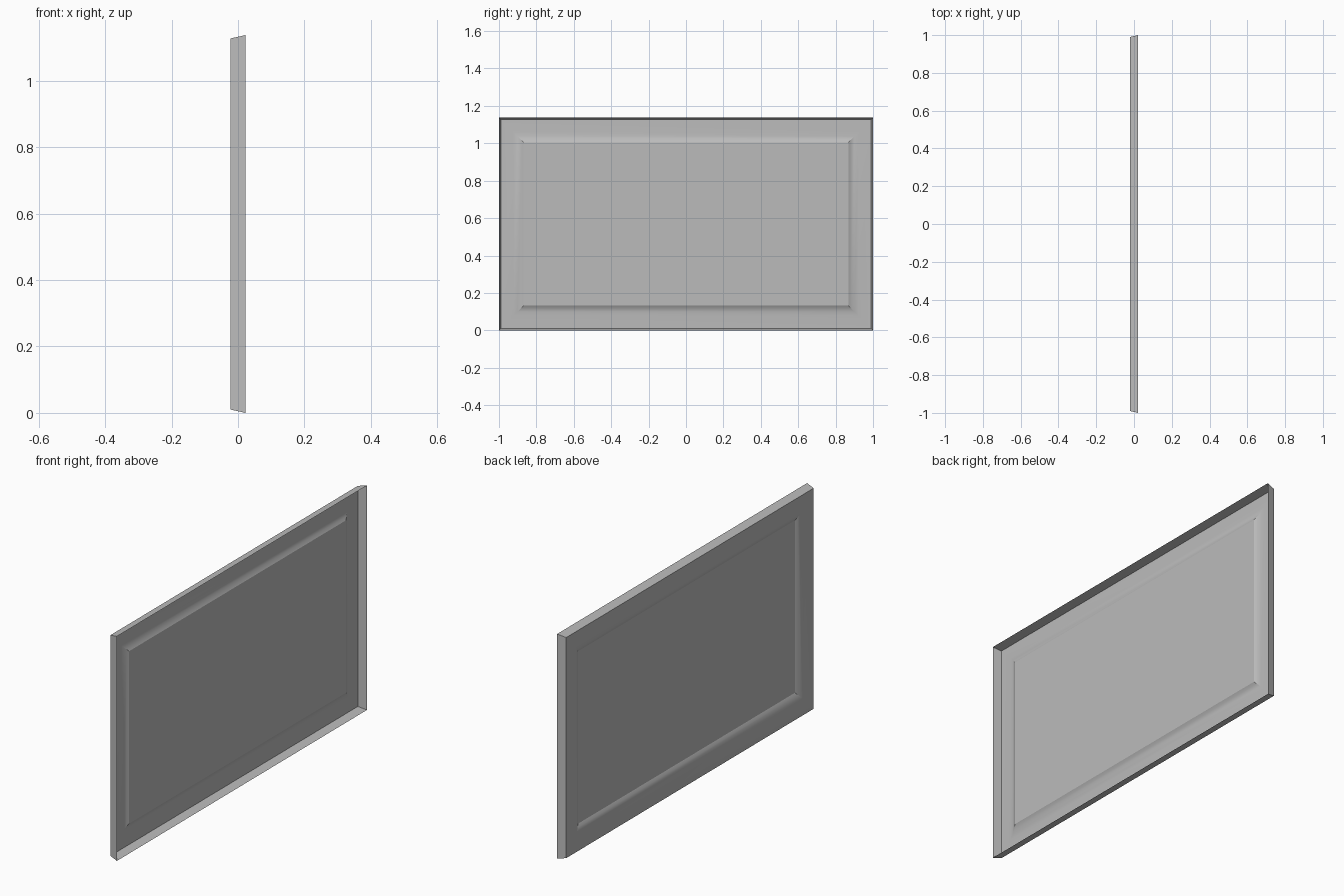
import bpy, bmesh, math

if "Cube" in bpy.data.objects:
    bpy.data.objects.remove(bpy.data.objects["Cube"], do_unlink=True)

HALF_WIDTH, HEIGHT = 1.0, 1.137

# One plain grey for the whole sheet
grey = bpy.data.materials.new("plain_grey")
grey.use_nodes = True
colour = (0.5, 0.5, 0.5, 1)
grey.diffuse_color = colour
grey.node_tree.nodes["Principled BSDF"].inputs["Base Color"].default_value = colour


def ring(bm, inset, x):
    """Rectangle of four vertices, wound so that its normal faces -x."""
    w, low, high = HALF_WIDTH - inset, inset, HEIGHT - inset
    corners = ((-w, low), (-w, high), (w, high), (w, low))
    return [bm.verts.new((x, y, z)) for y, z in corners]


def finish(bm, name):
    mesh = bpy.data.meshes.new(name)
    bm.to_mesh(mesh)
    bm.free()
    mesh.materials.append(grey)
    obj = bpy.data.objects.new(name, mesh)
    bpy.context.collection.objects.link(obj)
    return obj


# Frame: open-backed flared rim, flat border and curved slope (inset, x)
profile = [(0, 0.022), (0.01, -0.022), (0.077, -0.021),
           (0.1, -0.017), (0.12, -0.009), (0.132, -0.002)]
bm = bmesh.new()
rings = [ring(bm, *p) for p in profile]
for outer, inner in zip(rings, rings[1:]):
    for i in range(4):
        j = (i + 1) % 4
        bm.faces.new((outer[i], outer[j], inner[j], inner[i]))
frame = finish(bm, "frame")
bpy.ops.object.select_all(action='DESELECT')
frame.select_set(True)
bpy.context.view_layer.objects.active = frame
bpy.ops.object.shade_smooth_by_angle(angle=math.radians(25))

# Panel: flat sheet filling the frame
bm = bmesh.new()
bm.faces.new(ring(bm, *profile[-1]))
finish(bm, "panel")
